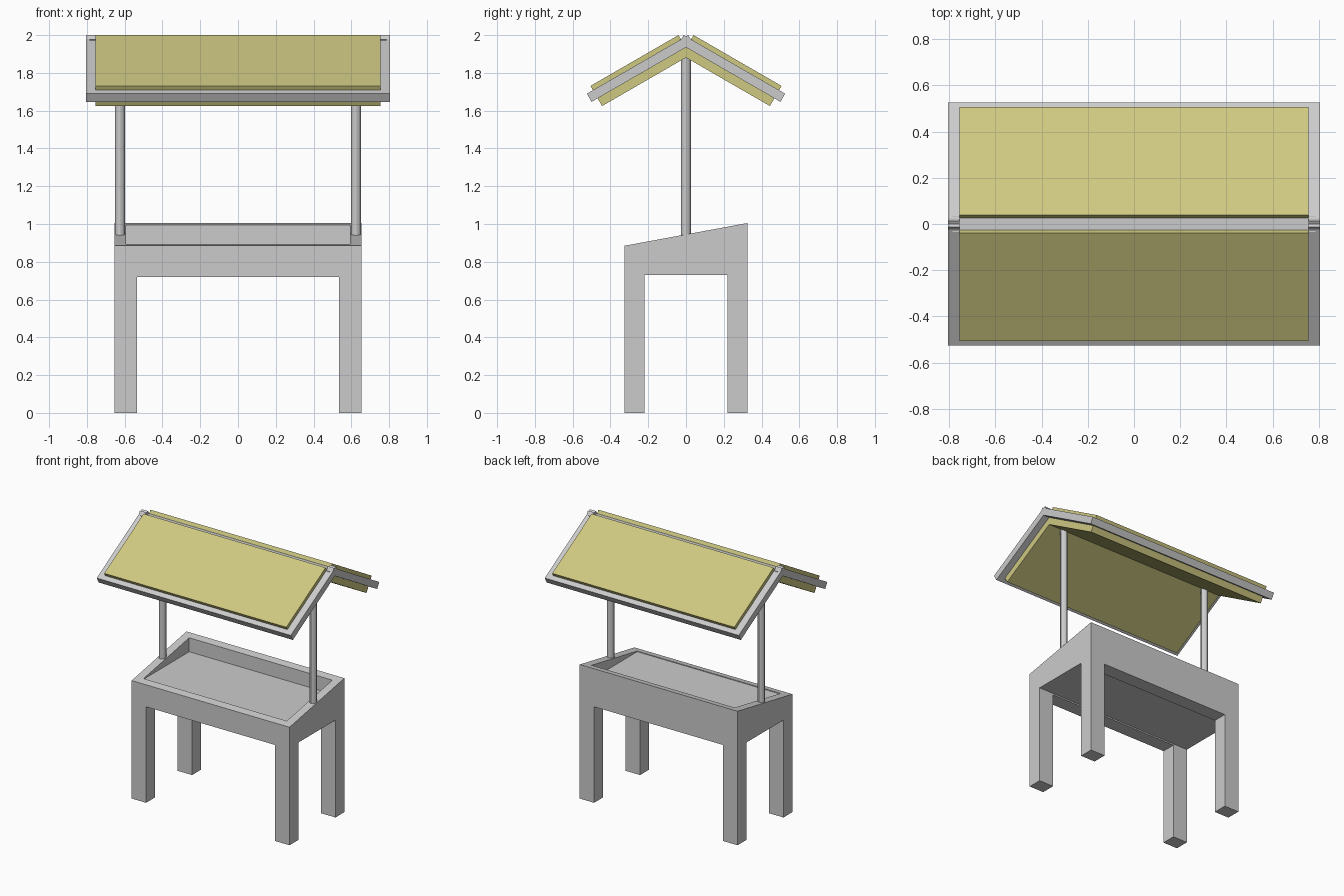
import bpy, math
from mathutils import Matrix, Vector

if "Cube" in bpy.data.objects:
    bpy.data.objects.remove(bpy.data.objects["Cube"])

THETA = math.radians(30)   # roof pitch
APEX = 1.993               # height where the frame tops cross

thatch = bpy.data.materials.new("roof_yellow")
thatch.diffuse_color = (0.62, 0.58, 0.22, 1)
thatch.use_nodes = True
thatch.node_tree.nodes["Principled BSDF"].inputs["Base Color"].default_value = thatch.diffuse_color


def prism(name, profile, x0, x1, mat=None):
    """Extrude a y-z profile along x."""
    n = len(profile)
    verts = [(x, y, z) for x in (x0, x1) for y, z in profile]
    faces = [tuple(reversed(range(n))), tuple(range(n, 2 * n))]
    faces += [(i, (i + 1) % n, n + (i + 1) % n, n + i) for i in range(n)]
    me = bpy.data.meshes.new(name)
    me.from_pydata(verts, [], faces)
    ob = bpy.data.objects.new(name, me)
    bpy.context.collection.objects.link(ob)
    if mat:
        me.materials.append(mat)
    return ob


def box(name, x, y, z, mat=None):
    return prism(name, [(y[0], z[0]), (y[1], z[0]), (y[1], z[1]), (y[0], z[1])], *x, mat)


def cut(ob, x, y, z):
    cutter = box("cutter", x, y, z)
    cutter.hide_render = True
    m = ob.modifiers.new("cut", 'BOOLEAN')
    m.operation, m.solver, m.object = 'DIFFERENCE', 'EXACT', cutter
    bpy.context.view_layer.objects.active = ob
    bpy.ops.object.modifier_apply(modifier=m.name)
    bpy.data.objects.remove(cutter)


# Sloped-top table: leg openings front to back and side to side, then the tray
table = prism("table", [(-0.325, 0), (0.325, 0), (0.325, 1.005), (-0.325, 0.885)], -0.655, 0.655)
cut(table, (-0.535, 0.535), (-1, 1), (-1, 0.72))
cut(table, (-1, 1), (-0.22, 0.22), (-1, 0.73))
cut(table, (-0.594, 0.594), (-0.27, 0.27), (0.89, 1.5))

# Round posts
for side, s in (("left", -1), ("right", 1)):
    bpy.ops.mesh.primitive_cylinder_add(vertices=12, radius=0.026, depth=0.99,
                                        location=(0.625 * s, 0, 1.425))
    post = bpy.context.object
    post.name = side + "_post"
    bpy.ops.object.shade_smooth_by_angle()

# Roof slopes, built flat (y down the slope, z along its normal) and then tilted
tilt = Matrix.Translation((0, 0, APEX)) @ Matrix.Rotation(-THETA, 4, 'X')
for slope, turn in (("back", 0), ("front", math.pi)):
    w = (-0.05, 0)
    parts = [
        box(slope + "_roof_panel", (-0.755, 0.755), (0.031, 0.569), (-0.097, 0.026), thatch),
        box(slope + "_eave_bar", (-0.755, 0.755), (0.55, 0.606), w),
        box(slope + "_left_rafter", (-0.805, -0.755), (-0.014, 0.606), w),
        box(slope + "_right_rafter", (0.755, 0.805), (-0.014, 0.606), w),
    ]
    for p in parts:
        p.data.transform(Matrix.Rotation(turn, 4, 'Z') @ tilt)

# Flat ridge beam between the slopes
box("ridge_beam", (-0.785, 0.785), (-0.035, 0.035), (1.935, 1.976))
